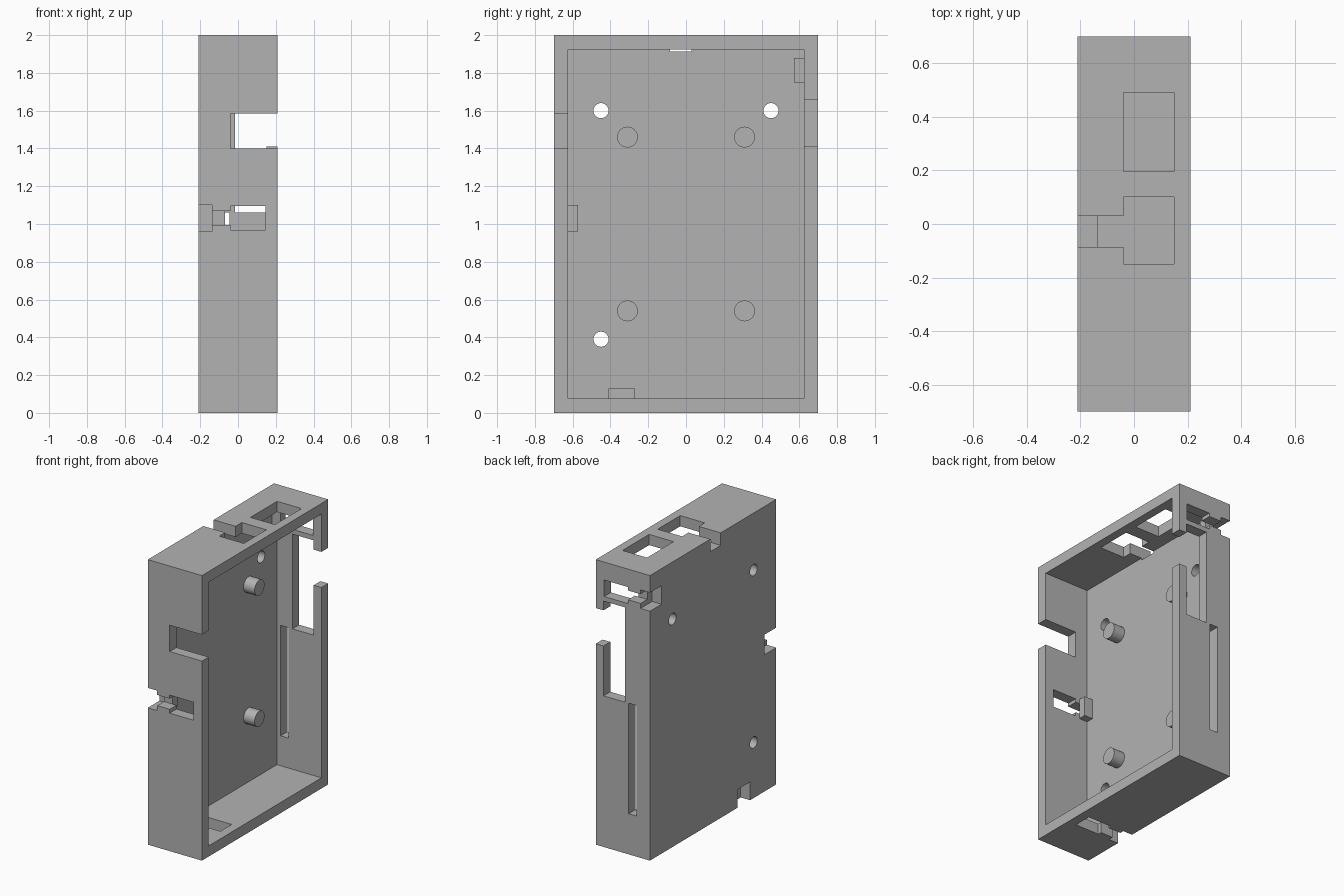
import bpy
from math import pi

cube = bpy.data.objects.get("Cube")
if cube:
    bpy.data.objects.remove(cube)

HX, HY, TOP = 0.21, 0.70, 2.0     # half depth, half width, height
WALL = 0.075
PLATE = -0.135                    # inner face of the closed side
SILL = -0.04                      # lower edge of the wall windows
RIM = 0.15                        # upper edge of the wall windows

grey = bpy.data.materials.new("plain grey")
grey.use_nodes = True
grey.diffuse_color = (0.45, 0.45, 0.45, 1)
grey.node_tree.nodes["Principled BSDF"].inputs["Base Color"].default_value = (0.45, 0.45, 0.45, 1)


def box(name, x, y, z):
    """Box from (low, high) pairs on each axis."""
    spans = (x, y, z)
    bpy.ops.mesh.primitive_cube_add(size=1, location=[(a + b) / 2 for a, b in spans])
    ob = bpy.context.object
    ob.name = name
    ob.scale = [abs(b - a) for a, b in spans]
    bpy.ops.object.transform_apply(location=True, rotation=True, scale=True)
    ob.data.materials.append(grey)
    return ob


def rod(name, x, y, z, radius):
    """Cylinder along x."""
    bpy.ops.mesh.primitive_cylinder_add(vertices=40, radius=radius, depth=x[1] - x[0],
                                        location=(sum(x) / 2, y, z), rotation=(0, pi / 2, 0))
    ob = bpy.context.object
    ob.name = name
    bpy.ops.object.transform_apply(location=True, rotation=True, scale=True)
    ob.data.materials.append(grey)
    return ob


def wall_box(name, side, x, u, d):
    """Box placed on a wall: u runs along the wall, d is depth inward from outside."""
    if side == "front":
        return box(name, x, (-HY + d[0], -HY + d[1]), u)
    if side == "back":
        return box(name, x, (HY - d[1], HY - d[0]), u)
    if side == "bottom":
        return box(name, x, u, d)
    return box(name, x, u, (TOP - d[1], TOP - d[0]))


def combine(target, tool, operation):
    mod = target.modifiers.new("join", "BOOLEAN")
    mod.operation, mod.solver, mod.object = operation, "EXACT", tool
    bpy.ops.object.select_all(action="DESELECT")
    target.select_set(True)
    bpy.context.view_layer.objects.active = target
    bpy.ops.object.modifier_apply(modifier=mod.name)
    bpy.data.objects.remove(tool)


def cut(tool):
    combine(case, tool, "DIFFERENCE")


def opening(side, x, u):
    cut(wall_box("opening", side, x, u, (-0.05, WALL + 0.02)))


# Open tray
case = box("case_shell", (-HX, HX), (-HY, HY), (0, TOP))
cut(box("cavity", (PLATE, HX + 0.1), (-HY + WALL, HY - WALL), (WALL, TOP - WALL)))

# Strap anchors: covered notch at the plate edge, narrow channel and window in the wall
anchors = (("front", 0.96, 1.10), ("back", 1.75, 1.88), ("bottom", -0.41, -0.27))
for side, a, b in anchors:
    combine(case, wall_box("cover", side, (PLATE - 0.03, -0.07), (a, b),
                           (WALL - 0.03, 0.128)), "UNION")
    cut(wall_box("notch", side, (-HX - 0.05, -0.137), (a, b), (-0.05, 0.128)))
    cut(wall_box("channel", side, (-0.16, SILL + 0.01), (a + 0.035, b - 0.03), (-0.05, WALL)))
    opening(side, (SILL, RIM - 0.005), (a + 0.008, b - 0.006))

# Top wall: open strap slot and two windows
cut(wall_box("strap_slot", "top", (-HX - 0.05, SILL + 0.01), (-0.085, 0.03), (-0.05, 0.088)))
opening("top", (SILL, RIM), (-0.15, 0.10))
opening("top", (SILL, RIM), (0.195, 0.49))

# Front wall: slot open to the rim
opening("front", (SILL, HX + 0.05), (1.40, 1.585))

# Back wall: tall window, gap in the rim and long vent slit
opening("back", (-0.015, RIM), (1.06, 1.725))
opening("back", (RIM - 0.02, HX + 0.05), (1.41, 1.66))
opening("back", (-0.107, -0.045), (0.285, 1.06))

# Screw holes through the plate
for y, z in ((-0.45, 1.60), (0.45, 1.60), (-0.45, 0.39)):
    cut(rod("hole", (-HX - 0.05, PLATE + 0.05), y, z, 0.04))

bpy.ops.object.select_all(action="DESELECT")
case.select_set(True)
bpy.context.view_layer.objects.active = case
bpy.ops.object.shade_smooth_by_angle(angle=pi / 6)

# Standoffs inside
for y, end in ((-0.31, "front"), (0.31, "back")):
    for z, level in ((0.54, "lower"), (1.46, "upper")):
        rod(f"standoff_{level}_{end}", (PLATE - 0.02, -0.05), y, z, 0.055)
        bpy.ops.object.shade_smooth_by_angle(angle=pi / 6)
